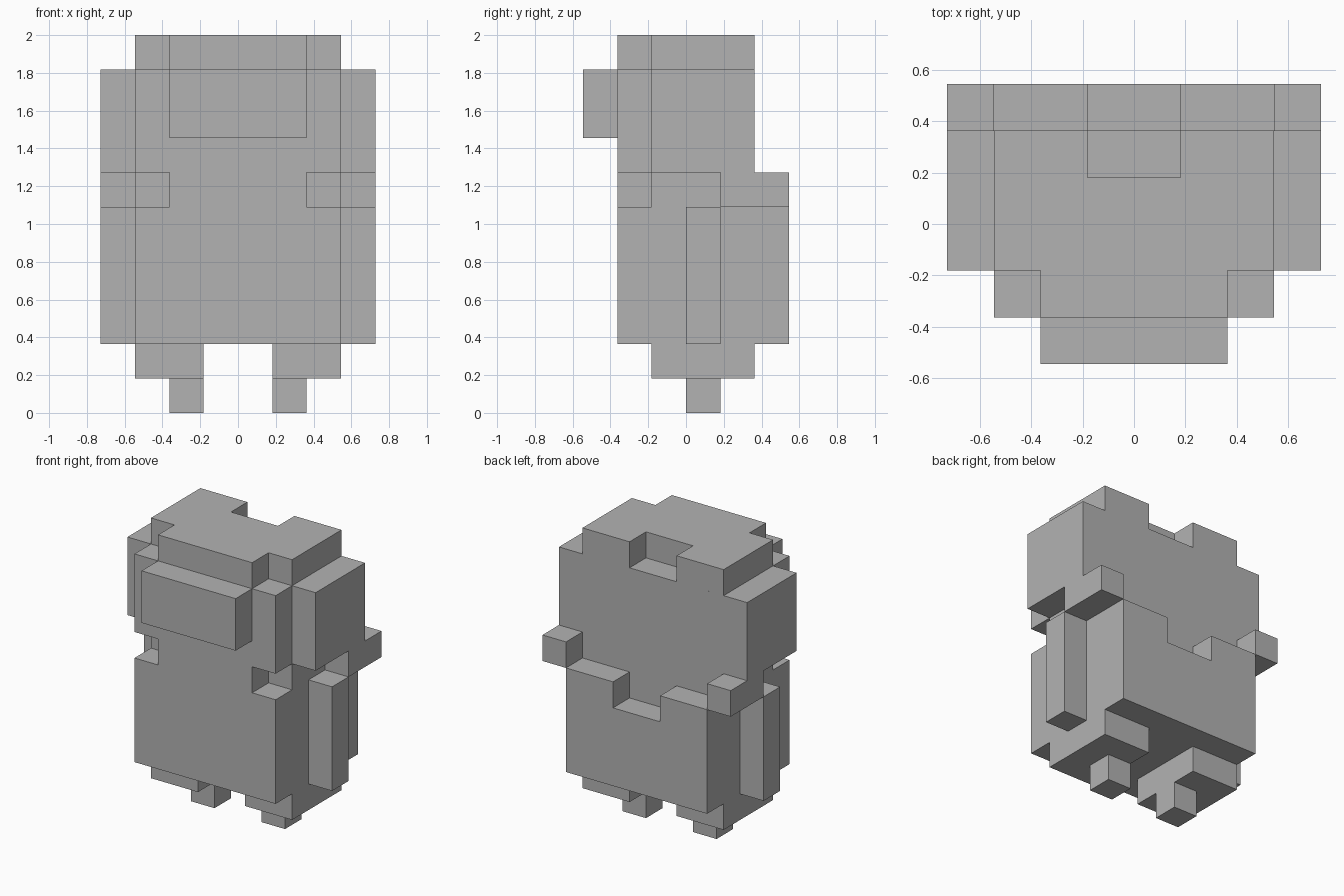
import bpy
import bmesh

if "Cube" in bpy.data.objects:
    bpy.data.objects.remove(bpy.data.objects["Cube"], do_unlink=True)

U = 2 / 11  # edge length of one block

grey = bpy.data.materials.new("plain grey")
grey.use_nodes = True
color = (0.45, 0.45, 0.45, 1)
grey.diffuse_color = color
grey.node_tree.nodes["Principled BSDF"].inputs["Base Color"].default_value = color


def prism(name, outline, z0, z1):
    """Extrude a floor plan (in blocks) from z0 to z1."""
    bm = bmesh.new()
    face = bm.faces.new([bm.verts.new((x * U, y * U, z0 * U)) for x, y in outline])
    top = bmesh.ops.extrude_face_region(bm, geom=[face])["geom"]
    verts = [v for v in top if isinstance(v, bmesh.types.BMVert)]
    bmesh.ops.translate(bm, verts=verts, vec=(0, 0, (z1 - z0) * U))
    bmesh.ops.recalc_face_normals(bm, faces=bm.faces)
    mesh = bpy.data.meshes.new(name)
    bm.to_mesh(mesh)
    bm.free()
    mesh.materials.append(grey)
    obj = bpy.data.objects.new(name, mesh)
    bpy.context.collection.objects.link(obj)
    return obj


def box(name, x0, x1, y0, y1, z0, z1):
    return prism(name, [(x0, y0), (x1, y0), (x1, y1), (x0, y1)], z0, z1)


def mirrored(half):
    """Complete a right-half outline, listed front to back, across x = 0."""
    return half + [(-x, y) for x, y in reversed(half)]


# Torso, with a notch in the upper back edge
box("torso", -3, 3, -2, 3, 2, 5)
prism("torso_rim", mirrored([(3, -2), (3, 3), (1, 3), (1, 2)]), 5, 6)

# Neck, cut in at the front corners
prism("neck", mirrored([(2, -2), (2, -1), (3, -1), (3, 2)]), 6, 7)

# Head, stepped cap with a notch at the back, and muzzle
box("head", -3, 3, -2, 2, 7, 10)
prism("head_cap", mirrored([(2, -2), (2, -1), (3, -1), (3, 2), (1, 2), (1, 1)]), 10, 11)
box("muzzle", -2, 2, -3, -2, 8, 10)

# Paired parts
for side, s in (("left", 1), ("right", -1)):
    def pair(name, x0, x1, *rest):
        a, b = sorted((s * x0, s * x1))
        box(f"{side}_{name}", a, b, *rest)

    pair("head_side", 3, 4, -1, 2, 7, 10)
    pair("shoulder_block", 3, 4, 1, 3, 6, 7)
    pair("arm", 3, 4, 0, 1, 2, 6)
    pair("leg", 1, 3, -1, 2, 1, 2)
    pair("foot", 1, 2, 0, 1, 0, 1)
